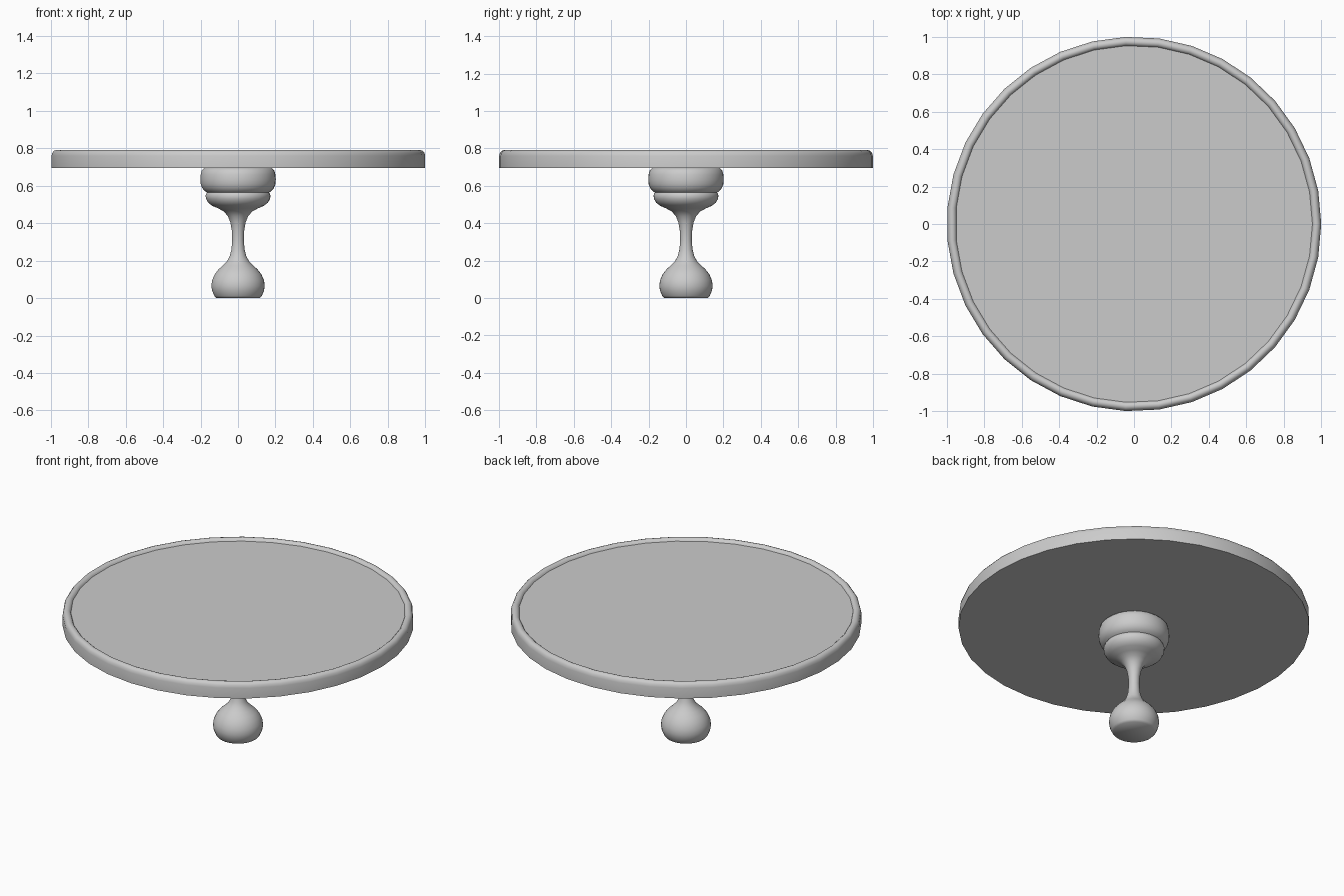
import bpy, bmesh, math

if "Cube" in bpy.data.objects:
    bpy.data.objects.remove(bpy.data.objects["Cube"])


def lathe(name, profile, sides, angle):
    """Spin an (r, z) profile around z; ends are capped with flat polygons."""
    bm = bmesh.new()
    rings = []
    for r, z in profile:
        rings.append([bm.verts.new((r * math.cos(2 * math.pi * i / sides),
                                    r * math.sin(2 * math.pi * i / sides), z))
                      for i in range(sides)])
    for a, b in zip(rings, rings[1:]):
        for i in range(sides):
            j = (i + 1) % sides
            bm.faces.new((a[i], a[j], b[j], b[i]))
    bm.faces.new(rings[0][::-1])
    bm.faces.new(rings[-1])
    mesh = bpy.data.meshes.new(name)
    bm.to_mesh(mesh)
    bm.free()
    ob = bpy.data.objects.new(name, mesh)
    bpy.context.collection.objects.link(ob)
    bpy.ops.object.select_all(action='DESELECT')
    ob.select_set(True)
    bpy.context.view_layer.objects.active = ob
    bpy.ops.object.shade_smooth_by_angle(angle=math.radians(angle))
    return ob


# Round top with a rounded, slightly raised rim
lathe("table_top", [
    (1.0, 0.695), (1.0, 0.76), (0.996, 0.776), (0.987, 0.787), (0.975, 0.791),
    (0.964, 0.788), (0.957, 0.782), (0.953, 0.775)], 35, 50)

# Turned pedestal: bulb foot, thin neck, ring and collar
lathe("pedestal", [
    (0.117, 0.0), (0.127, 0.012), (0.139, 0.04), (0.143, 0.065), (0.139, 0.095),
    (0.125, 0.127), (0.105, 0.153), (0.082, 0.174), (0.06, 0.196), (0.045, 0.222),
    (0.035, 0.26), (0.031, 0.31), (0.033, 0.36), (0.041, 0.405), (0.054, 0.437),
    (0.075, 0.462), (0.105, 0.479), (0.138, 0.493), (0.16, 0.51), (0.171, 0.53),
    (0.174, 0.547), (0.17, 0.558), (0.166, 0.564), (0.178, 0.572), (0.192, 0.588),
    (0.2, 0.61), (0.202, 0.635), (0.2, 0.66), (0.194, 0.682), (0.18, 0.696)], 35, 60)
